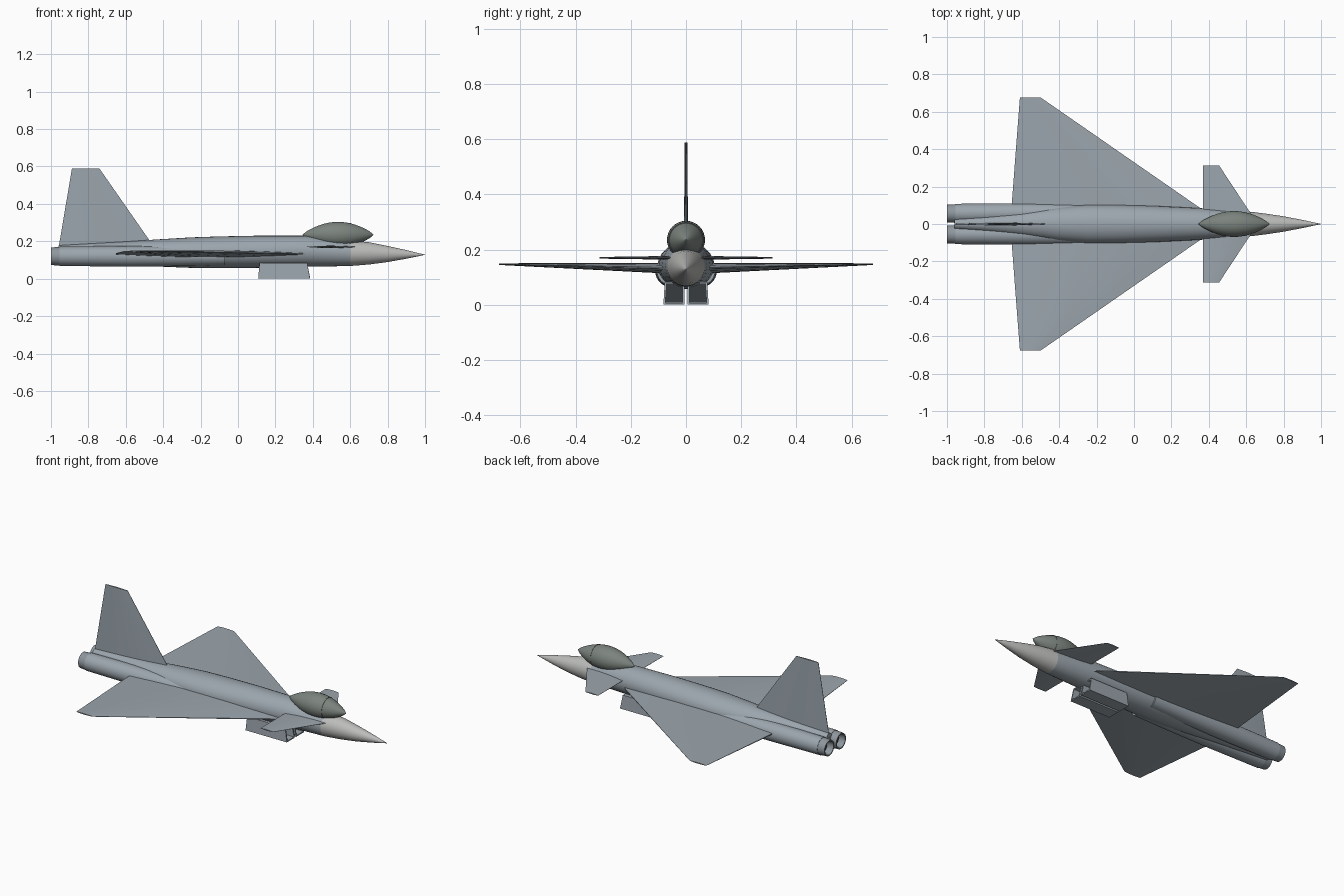
import bpy, bmesh, math
from mathutils import Vector

if "Cube" in bpy.data.objects:
    bpy.data.objects.remove(bpy.data.objects["Cube"])


def material(name, rgb):
    m = bpy.data.materials.new(name)
    m.diffuse_color = (*rgb, 1)
    m.use_nodes = True
    m.node_tree.nodes["Principled BSDF"].inputs["Base Color"].default_value = m.diffuse_color
    return m


BODY = material("blue_grey", (0.33, 0.38, 0.42))
NOSE = material("pale_grey", (0.50, 0.51, 0.49))
GLASS = material("dark_glass", (0.20, 0.23, 0.21))
METAL = material("nozzle_metal", (0.27, 0.31, 0.34))
DARK = material("dark_inside", (0.04, 0.045, 0.05))


def loft(name, rings, mat, caps=True, smooth=35):
    """Skin a list of equal-length rings of points."""
    bm = bmesh.new()
    vs = [[bm.verts.new(p) for p in r] for r in rings]
    n = len(vs[0])
    for a, b in zip(vs, vs[1:]):
        for i in range(n):
            j = (i + 1) % n
            bm.faces.new((a[i], a[j], b[j], b[i]))
    if caps:
        bm.faces.new(vs[0])
        bm.faces.new(vs[-1])
    bmesh.ops.remove_doubles(bm, verts=bm.verts, dist=1e-5)
    bmesh.ops.recalc_face_normals(bm, faces=bm.faces)
    me = bpy.data.meshes.new(name)
    bm.to_mesh(me)
    bm.free()
    ob = bpy.data.objects.new(name, me)
    bpy.context.collection.objects.link(ob)
    me.materials.append(mat)
    if smooth:
        bpy.ops.object.select_all(action='DESELECT')
        ob.select_set(True)
        bpy.context.view_layer.objects.active = ob
        bpy.ops.object.shade_smooth_by_angle(angle=math.radians(smooth))
    return ob


def oval(x, w, low, high, y=0, n=32):
    """Elliptic cross-section at station x."""
    zc, h = (low + high) / 2, (high - low) / 2
    return [(x, y + w * math.cos(2 * math.pi * i / n), zc + h * math.sin(2 * math.pi * i / n))
            for i in range(n)]


def disc(x, r, y, z):
    return oval(x, r, z - r, z + r, y)


def section(lead, trail, half, axis, n=6):
    """Thin lens section between two points, thickened along axis."""
    lead, trail, axis = Vector(lead), Vector(trail), Vector(axis)
    up = [lead.lerp(trail, i / n) + axis * half * (0.15 + 0.85 * math.sin(math.pi * i / n))
          for i in range(n + 1)]
    down = [lead.lerp(trail, i / n) - axis * half * (0.15 + 0.85 * math.sin(math.pi * i / n))
            for i in range(n, -1, -1)]
    return up + down


# fuselage, narrowing to a spine between the engines
loft("fuselage", [oval(*s) for s in [
    (0.6, 0.068, 0.068, 0.205), (0.5, 0.076, 0.066, 0.218), (0.35, 0.085, 0.064, 0.23),
    (0.1, 0.097, 0.058, 0.230), (-0.1, 0.103, 0.056, 0.226), (-0.25, 0.103, 0.058, 0.221),
    (-0.4, 0.092, 0.064, 0.212), (-0.6, 0.066, 0.074, 0.199), (-0.8, 0.044, 0.084, 0.188),
    (-0.96, 0.03, 0.092, 0.178)]], BODY)

# nose cone
loft("nose_cone", [oval(*s) for s in [
    (0.6, 0.068, 0.068, 0.205), (0.7, 0.056, 0.076, 0.195), (0.8, 0.041, 0.089, 0.175),
    (0.9, 0.022, 0.107, 0.153), (0.96, 0.009, 0.119, 0.138), (1.0, 0.0005, 0.128, 0.129)]], NOSE)

# canopy: pointed teardrop with a windscreen frame
steps = 20
rings = []
for i in range(steps + 1):
    t = i / steps
    rings.append(disc(0.345 + 0.38 * t, 0.001 + 0.068 * math.sin(math.pi * t) ** 0.8, 0, 0.235))
loft("canopy", rings, GLASS)
hoop = [disc(x, r, 0, 0.235) for x, r in
        [(0.597, 0.059), (0.597, 0.0635), (0.603, 0.0625), (0.603, 0.059), (0.597, 0.059)]]
loft("canopy_frame", hoop, GLASS, caps=False)

# tail fin
loft("tail_fin", [section((-0.435, 0, 0.15), (-0.962, 0, 0.15), 0.008, (0, 1, 0)),
                  section((-0.74, 0, 0.588), (-0.888, 0, 0.588), 0.005, (0, 1, 0))],
     BODY, smooth=20)

for side, s in (("left", 1), ("right", -1)):
    # delta wing
    loft(side + "_wing", [
        section((0.405, s * 0.05, 0.132), (-0.658, s * 0.05, 0.132), 0.020, (0, 0, 1)),
        section((-0.5, s * 0.677, 0.147), (-0.61, s * 0.677, 0.147), 0.003, (0, 0, 1))],
        BODY, smooth=20)

    # foreplane
    loft(side + "_foreplane", [
        section((0.635, s * 0.04, 0.17), (0.37, s * 0.04, 0.17), 0.007, (0, 0, 1)),
        section((0.455, s * 0.313, 0.17), (0.37, s * 0.313, 0.17), 0.003, (0, 0, 1))],
        BODY, smooth=20)

    # engine tube and hollow nozzle
    y, z = s * 0.056, 0.12
    loft(side + "_engine", [disc(x, r, y, z) for x, r in
                            [(-0.07, 0.049), (-0.3, 0.053), (-0.6, 0.055), (-0.955, 0.052)]], BODY)
    loft(side + "_nozzle", [disc(x, r, y, z) for x, r in
                            [(-0.95, 0.050), (-1.0, 0.047), (-1.0, 0.040), (-0.958, 0.036)]], METAL)
    loft(side + "_exhaust", [disc(x, 0.0365, y, z) for x in (-0.957, -0.96)], DARK)

    # intake box with open front, flaring slightly downwards
    def frame(xt, xb, m, s=s):
        return [(xt, s * (0.006 + m), 0.083 - m), (xt, s * (0.077 - m), 0.083 - m),
                (xb, s * (0.082 - m), m), (xb, s * (0.006 + m), m)]
    loft(side + "_intake", [frame(0.115, 0.108, 0), frame(0.37, 0.385, 0),
                            frame(0.37, 0.385, 0.007), frame(0.28, 0.28, 0.007)], BODY, smooth=0)
    loft(side + "_intake_duct", [frame(0.279, 0.279, 0.0071), frame(0.283, 0.283, 0.0071)],
         DARK, smooth=0)
